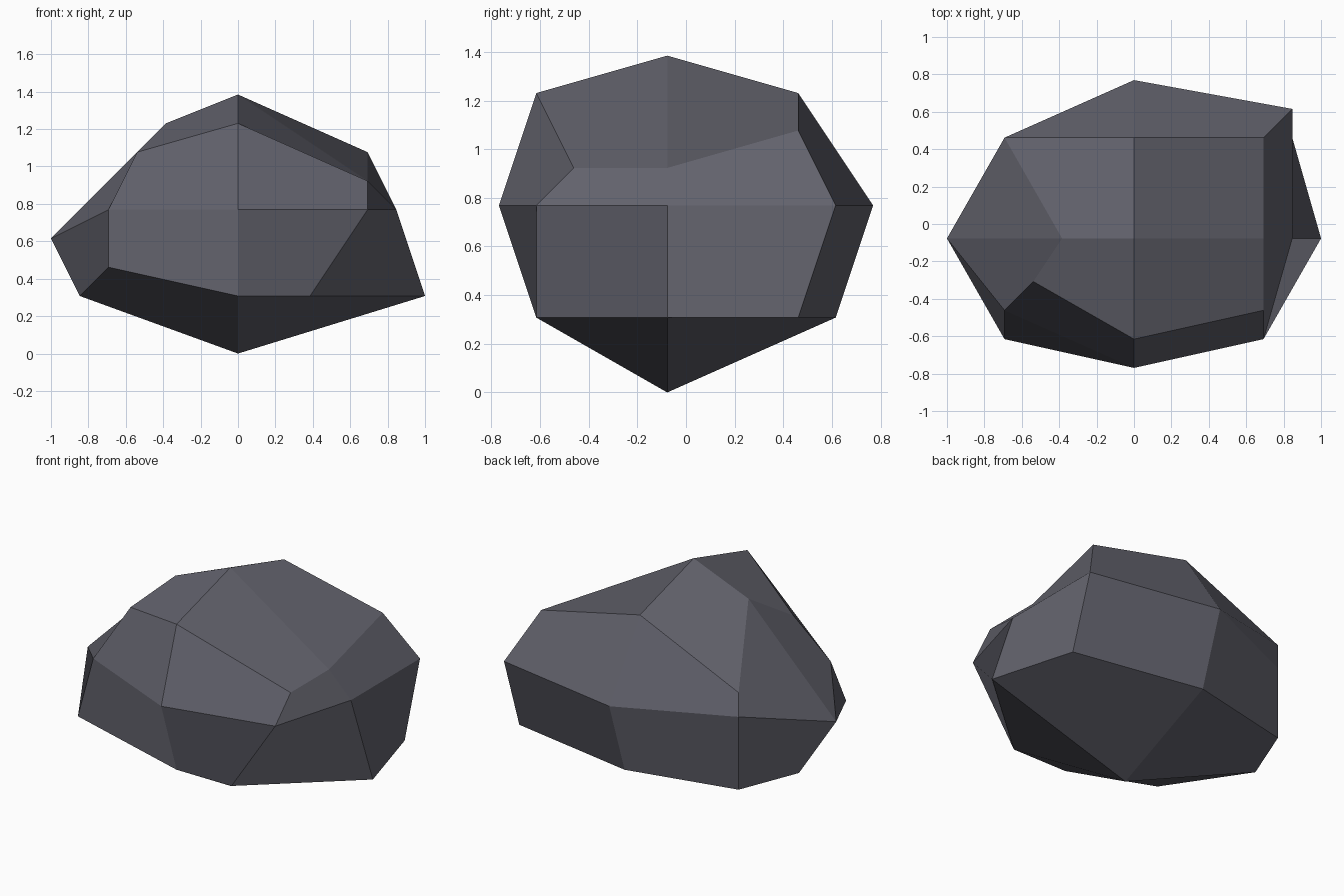
import bpy
import bmesh
from mathutils import Vector

if "Cube" in bpy.data.objects:
    bpy.data.objects.remove(bpy.data.objects["Cube"])

U = 1 / 13  # grid step of the rock's coordinates

# Three rings of eight points, each going round from the front, plus two poles
low = [(0, -8, 4), (5, -8, 4), (13, -1, 4), (11, 6, 4),
       (0, 8, 4), (-9, 6, 4), (-11, 1, 4), (-9, -8, 6)]
middle = [(0, -10, 10), (9, -8, 10), (11, -1, 10), (11, 8, 10),
          (0, 10, 10), (-9, 6, 10), (-13, -1, 8), (-9, -6, 10)]
high = [(0, -8, 16), (9, -6, 12), (9, -1, 12), (9, 6, 14),
        (0, 6, 16), (-9, 6, 12), (-5, -1, 16), (-7, -4, 14)]

bm = bmesh.new()


def point(p):
    return bm.verts.new(Vector(p) * U)


def quad(verts, turn):
    """Bent four-sided face; it folds from its first to its third corner."""
    bm.faces.new(verts[turn:] + verts[:turn])


rings = [[point(p) for p in ring] for ring in (low, middle, high)]
bottom, top = point((0, -1, 0)), point((0, -1, 18))

# Sides: front and back fold one way, left and right the other
for lo, hi in zip(rings, rings[1:]):
    for i in range(8):
        j = (i + 1) % 8
        quad([lo[i], lo[j], hi[j], hi[i]], 1 if i in (1, 2, 5, 6) else 0)

# Four-quad caps below and above
for i in range(0, 8, 2):
    j, k = i + 1, (i + 2) % 8
    across = i in (2, 6)
    quad([top, rings[2][i], rings[2][j], rings[2][k]], 0 if across else 1)
    quad([bottom, rings[0][k], rings[0][j], rings[0][i]], 1 if across else 0)

mesh = bpy.data.meshes.new("rock")
bm.to_mesh(mesh)
bm.free()

stone = bpy.data.materials.new("dark grey stone")
stone.diffuse_color = (0.122, 0.122, 0.15, 1)
stone.use_nodes = True
stone.node_tree.nodes["Principled BSDF"].inputs["Base Color"].default_value = stone.diffuse_color
mesh.materials.append(stone)
bpy.context.collection.objects.link(bpy.data.objects.new("rock", mesh))
